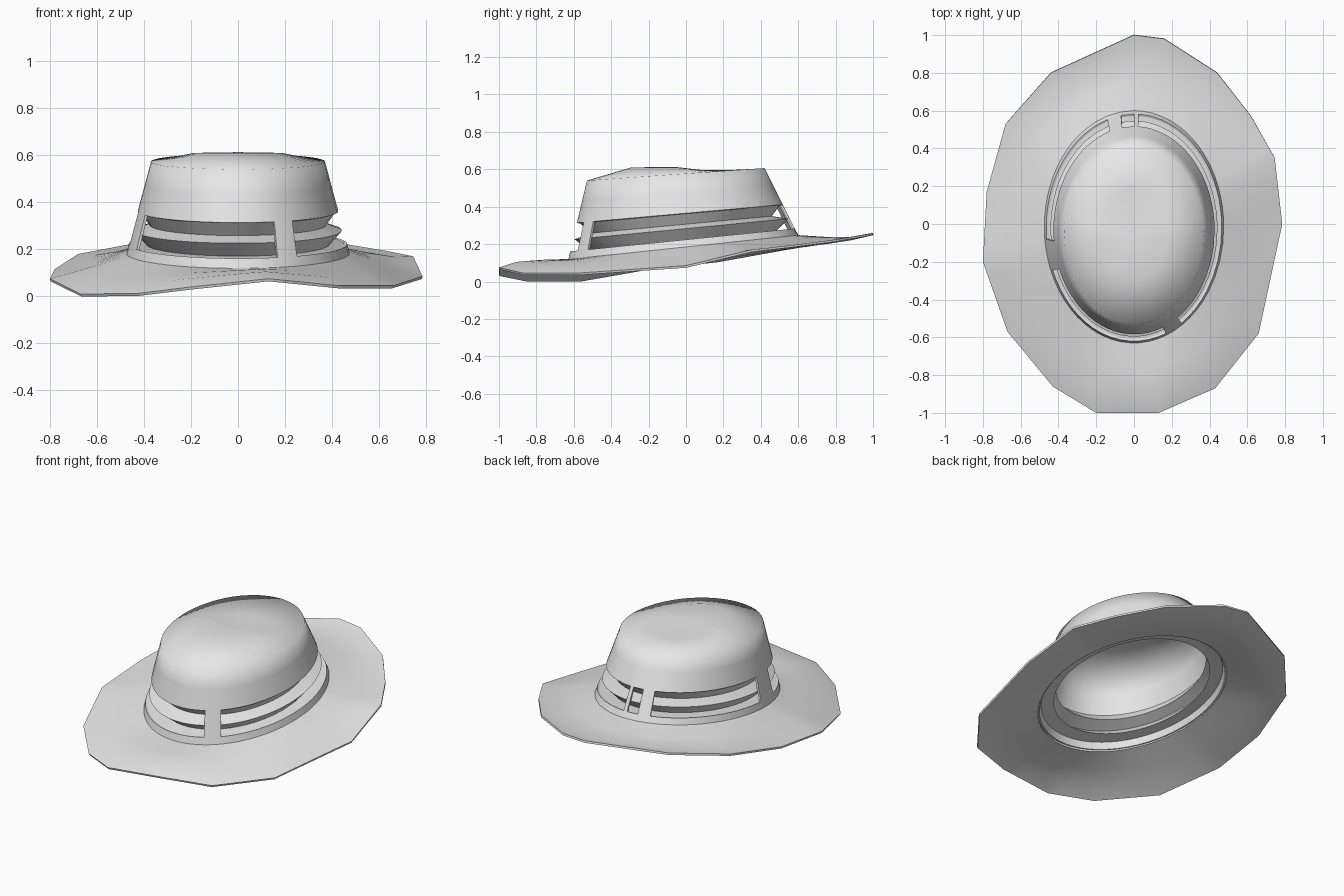
import bpy, bmesh, math
from mathutils import Vector

if "Cube" in bpy.data.objects:
    bpy.data.objects.remove(bpy.data.objects["Cube"], do_unlink=True)

TONE = 0.86
felt = bpy.data.materials.new("pale grey felt")
felt.use_nodes = True
felt.diffuse_color = (TONE, TONE, TONE, 1)
felt.node_tree.nodes["Principled BSDF"].inputs["Base Color"].default_value = (TONE, TONE, TONE, 1)

# Brim outline, counter-clockwise from the back
RIM = [(0, 1, .26), (-.44, .8, .225), (-.68, .53, .18), (-.78, .17, .115), (-.8, -.2, .075),
       (-.67, -.57, .01), (-.43, -.86, .012), (-.2, -1, .04), (.13, -1, .075), (.43, -.87, .045),
       (.66, -.58, .045), (.785, 0, .085), (.745, .35, .17), (.62, .57, .195), (.44, .8, .225), (.16, .98, .255)]
STEPS = 4
rim = []
for i, p in enumerate(RIM):
    a, b = Vector(p), Vector(RIM[(i + 1) % len(RIM)])
    rim += [a.lerp(b, k / STEPS) for k in range(STEPS)]
angles = [math.atan2(p.y / 1.3, p.x) for p in rim]


def crown_point(a, t, grow=1.0):
    """Point on the tapering, tilted crown wall: t=0 at the brim, t=1 at the top edge."""
    def mix(lo, hi):
        return lo + (hi - lo) * t
    x = mix(.475, .37) * grow * math.cos(a)
    y = mix(-.015, -.055) + mix(.615, .475) * grow * math.sin(a)
    return Vector((x, y, mix(.185 + .105 * y, .577 + .07 * y)))


def is_post(i):
    """Narrow uprights of the crown that interrupt the ribbon."""
    p = crown_point(angles[i], .3)
    q = crown_point(angles[(i + 1) % len(angles)], .3)
    c = (p + q) / 2
    front = c.y < 0 and .16 < c.x < .23
    side = c.x < 0 and -.24 < c.y < -.11
    back = c.y > 0 and (-.14 < c.x < -.09 or -.03 < c.x < .03)
    return front or side or back


def loft(name, rings, smooth, skip=None, cap=None, thickness=0.0):
    """Skin stacked rings, thicken the sheet, then smooth it below the given angle."""
    bm = bmesh.new()
    rows = [[bm.verts.new(p) for p in ring] for ring in rings]
    n = len(rows[0])
    for r in range(len(rows) - 1):
        for i in range(n):
            if skip and skip(r, i):
                continue
            j = (i + 1) % n
            bm.faces.new((rows[r][i], rows[r][j], rows[r + 1][j], rows[r + 1][i]))
    if cap:
        tip = bm.verts.new(cap)
        for i in range(n):
            bm.faces.new((rows[-1][i], rows[-1][(i + 1) % n], tip))
    mesh = bpy.data.meshes.new(name)
    bm.to_mesh(mesh)
    bm.free()
    mesh.materials.append(felt)
    obj = bpy.data.objects.new(name, mesh)
    bpy.context.collection.objects.link(obj)
    bpy.ops.object.select_all(action='DESELECT')
    obj.select_set(True)
    bpy.context.view_layer.objects.active = obj
    if thickness:
        mod = obj.modifiers.new("thickness", 'SOLIDIFY')
        mod.thickness = thickness
        mod.offset = -1
        bpy.ops.object.modifier_apply(modifier=mod.name)
    bpy.ops.object.shade_smooth_by_angle(angle=math.radians(smooth))


# Brim: rises at the back, droops at the front, with a shallow roll around the middle
def brim_ring(f, lift):
    ring = []
    for p, a in zip(rim, angles):
        q = p.lerp(crown_point(a, 0), f)
        q.z -= lift * (math.sin(a) + .25 * abs(math.cos(a)))
        ring.append(q)
    return ring


loft("brim", [brim_ring(0, 0), brim_ring(.25, .02), brim_ring(.6, .015), brim_ring(1, 0)],
     smooth=40, thickness=.012)

# Crown: tapered wall with window openings for the ribbon, and a gently domed top
LOW, HIGH = .1, .46


def wall(t, grow=1.0):
    return [crown_point(a, t, grow) for a in angles]


top = []
for a in angles:
    p = crown_point(a, 1, .5)
    p.z = .61 - .025 * max(0, math.sin(a))
    top.append(p)
loft("crown", [wall(0), wall(LOW), wall(HIGH), wall(.75), wall(1), top], smooth=80,
     skip=lambda r, i: r == 1 and not is_post(i), cap=(0, -.06, .613), thickness=.012)

# Ribbon: two overhanging folds set back in the openings, with a ledge between them
mid = (LOW + HIGH) / 2
loft("ribbon", [wall(LOW - .01, .98), wall(LOW, .84), wall(mid - .03, .985),
                wall(mid + .03, .85), wall(HIGH + .01, .985)], smooth=40)
